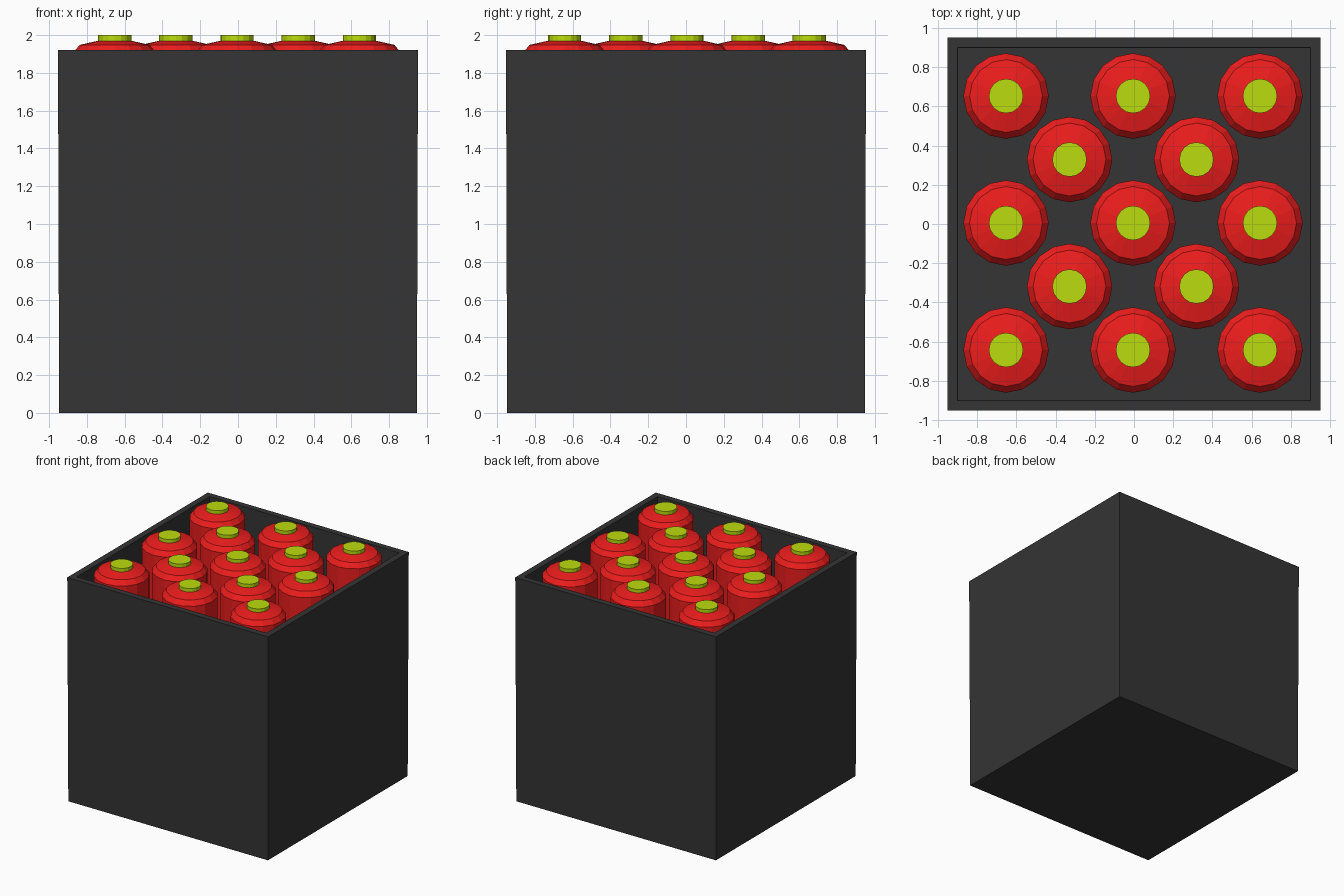
import bpy, bmesh, math

if "Cube" in bpy.data.objects:
    bpy.data.objects.remove(bpy.data.objects["Cube"])


def material(name, rgb):
    m = bpy.data.materials.new(name)
    m.diffuse_color = (*rgb, 1)
    m.use_nodes = True
    m.node_tree.nodes["Principled BSDF"].inputs["Base Color"].default_value = m.diffuse_color
    return m


def finish(bm, name, mat):
    bmesh.ops.recalc_face_normals(bm, faces=bm.faces)
    me = bpy.data.meshes.new(name)
    bm.to_mesh(me)
    bm.free()
    me.materials.append(mat)
    ob = bpy.data.objects.new(name, me)
    bpy.context.collection.objects.link(ob)
    return ob


def lathe(name, profile, sides, mat, cx, cy):
    """Closed faceted solid from (radius, height) rings."""
    bm = bmesh.new()
    rings = [[bm.verts.new((cx + r * math.cos(math.tau * i / sides),
                            cy + r * math.sin(math.tau * i / sides), z))
              for i in range(sides)] for r, z in profile]
    for a, b in zip(rings, rings[1:]):
        for i in range(sides):
            j = (i + 1) % sides
            bm.faces.new((a[i], a[j], b[j], b[i]))
    bm.faces.new(rings[0])
    bm.faces.new(rings[-1])
    return finish(bm, name, mat)


dark = material("dark_grey", (0.035, 0.035, 0.035))
red = material("red", (0.85, 0.012, 0.012))
lime = material("lime", (0.5, 0.72, 0.004))

# Open-topped crate: outer shell, rim and inner well
bm = bmesh.new()
loops = []
for half, z in ((0.947, 0), (0.953, 1.92), (0.90, 1.92), (0.897, 0.05)):
    loops.append([bm.verts.new((sx * half, sy * half, z))
                  for sx, sy in ((-1, -1), (1, -1), (1, 1), (-1, 1))])
for a, b in zip(loops, loops[1:]):
    for i in range(4):
        j = (i + 1) % 4
        bm.faces.new((a[i], a[j], b[j], b[i]))
bm.faces.new(loops[0])
bm.faces.new(loops[-1])
finish(bm, "crate", dark)

# Thirteen canisters on a staggered grid, each with a cap
pitch = 0.324
for row in range(-2, 3):
    for col in range(-2, 3):
        if (row + col) % 2 or (row % 2 != col % 2):
            continue
        x, y = col * pitch - 0.005, row * pitch + 0.005
        lathe("canister", [(0.218, 0.05), (0.218, 1.908), (0.186, 1.948), (0.088, 1.97)],
              16, red, x, y)
        lathe("cap", [(0.088, 1.96), (0.088, 2.0)], 16, lime, x, y)
